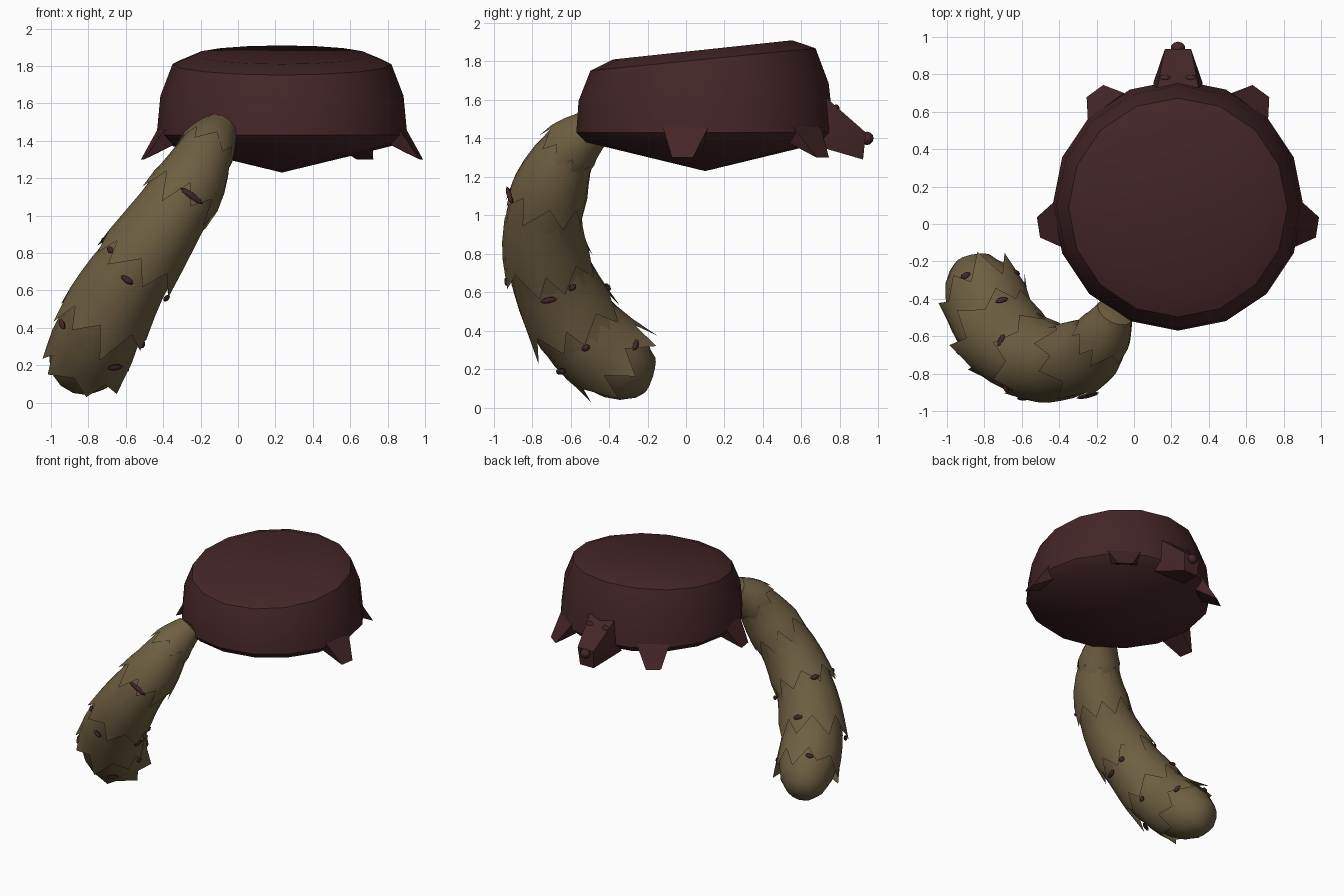
import bpy, bmesh, math, random
from mathutils import Vector

random.seed(4)
cube = bpy.data.objects.get("Cube")
if cube:
    bpy.data.objects.remove(cube, do_unlink=True)


def material(name, rgb):
    m = bpy.data.materials.new(name)
    m.use_nodes = True
    m.diffuse_color = (*rgb, 1)
    bsdf = next(n for n in m.node_tree.nodes if n.type == "BSDF_PRINCIPLED")
    bsdf.inputs["Base Color"].default_value = (*rgb, 1)
    return m


MAROON = material("dark maroon", (0.058, 0.019, 0.021))
TAN = material("olive tan", (0.155, 0.115, 0.053))


def finish(bm, name, mat, angle=40, recalc=True):
    if recalc:
        bmesh.ops.recalc_face_normals(bm, faces=bm.faces)
    me = bpy.data.meshes.new(name)
    bm.to_mesh(me)
    bm.free()
    ob = bpy.data.objects.new(name, me)
    bpy.context.collection.objects.link(ob)
    me.materials.append(mat)
    bpy.ops.object.select_all(action="DESELECT")
    ob.select_set(True)
    bpy.context.view_layer.objects.active = ob
    bpy.ops.object.shade_smooth_by_angle(angle=math.radians(angle))
    return ob


def loft(bm, rings):
    for a, b in zip(rings, rings[1:]):
        for i in range(len(a)):
            j = (i + 1) % len(a)
            bm.faces.new((a[i], a[j], b[j], b[i]))


def fan(bm, ring, point):
    tip = bm.verts.new(point)
    for i in range(len(ring)):
        bm.faces.new((ring[i - 1], ring[i], tip))


def hull(name, points):
    bm = bmesh.new()
    for p in points:
        bm.verts.new(p)
    bmesh.ops.convex_hull(bm, input=bm.verts)
    return finish(bm, name, MAROON, 30)


def ball(name, centre, size):
    bm = bmesh.new()
    bmesh.ops.create_uvsphere(bm, u_segments=10, v_segments=6, radius=1)
    for v in bm.verts:
        v.co = Vector(centre) + Vector(a * b for a, b in zip(v.co, size))
    return finish(bm, name, MAROON, 50)


# Shell: sixteen-sided dome with a tilted top and a shallow conical belly
CX, CY = 0.235, 0.1
bm = bmesh.new()
rings = []
for radius, z, tilt in ((0.62, 1.38, 0), (0.67, 1.43, 0), (0.65, 1.64, 0.07),
                        (0.585, 1.81, 0.1), (0.465, 1.86, 0.107)):
    ring = []
    for i in range(16):
        a = math.tau * i / 16
        y = radius * math.sin(a)
        ring.append(bm.verts.new((CX + radius * math.cos(a), CY - 0.12 * tilt + y, z + tilt * y)))
    rings.append(ring)
loft(bm, rings)
fan(bm, rings[0], (CX, CY, 1.23))
bm.faces.new(rings[-1])
finish(bm, "shell", MAROON)

# Feet: tapering wedges that splay from the rim
for name, degrees in (("left_side_foot", -9), ("right_side_foot", 189),
                      ("left_corner_foot", 54), ("right_corner_foot", 126)):
    a = math.radians(degrees)
    out = Vector((math.cos(a), math.sin(a), 0))
    side = Vector((-out.y, out.x, 0))
    points = []
    for r, half, z in ((0.655, 0.12, 1.46), (0.58, 0.1, 1.39), (0.755, 0.055, 1.3), (0.68, 0.055, 1.335)):
        for s in (-1, 1):
            points.append(Vector((CX, CY, z)) + out * r + side * s * half)
    hull(name, points)

# Head: blunt wedge with a round nose and two flat eyes
hull("head", [(CX + s * half, y, z) for s in (-1, 1) for half, y, z in
              ((0.11, 0.73, 1.61), (0.14, 0.68, 1.36), (0.13, 0.76, 1.45),
               (0.07, 0.935, 1.43), (0.06, 0.92, 1.29))])
ball("nose", (CX, 0.94, 1.4), (0.04, 0.035, 0.035))
for name, s in (("left_eye", 1), ("right_eye", -1)):
    ball(name, (CX + s * 0.07, 0.78, 1.555), (0.034, 0.018, 0.022))

# Tail path: x, y, z and radius
PATH = [Vector(p) for p in (
    (-0.1, -0.47, 1.46, 0.105), (-0.17, -0.6, 1.35, 0.15), (-0.25, -0.69, 1.18, 0.185),
    (-0.38, -0.74, 0.98, 0.205), (-0.5, -0.73, 0.8, 0.215), (-0.62, -0.67, 0.62, 0.225),
    (-0.72, -0.57, 0.43, 0.23), (-0.79, -0.42, 0.28, 0.22), (-0.84, -0.28, 0.2, 0.18),
    (-0.86, -0.19, 0.17, 0.1))]
NORMAL = Vector((0.86, 0, -0.5))


def sample(s):
    i = min(int(s), len(PATH) - 2)
    t = s - i
    p0, p1, p2, p3 = (PATH[max(0, min(len(PATH) - 1, i + k))] for k in (-1, 0, 1, 2))
    return (2 * p1 + (p2 - p0) * t + (2 * p0 - 5 * p1 + 4 * p2 - p3) * t ** 2
            + (3 * p1 - p0 - 3 * p2 + p3) * t ** 3) / 2


def frame(s):
    p = sample(s)
    end = len(PATH) - 1
    t = (sample(min(s + 0.1, end)) - sample(max(s - 0.1, 0))).to_3d().normalized()
    u = (NORMAL - t * NORMAL.dot(t)).normalized()
    return p.to_3d(), p.w, t, u, t.cross(u)


def tail_point(s, angle, scale, along=0.0):
    p, r, t, u, v = frame(s)
    return p + t * along + (u * math.cos(angle) + v * math.sin(angle)) * r * scale


def tail_ring(bm, s, scale, n):
    return [bm.verts.new(tail_point(s, math.tau * i / n, scale)) for i in range(n)]


# Tail core: closed tapering tube
bm = bmesh.new()
rings = [tail_ring(bm, k / 2, 0.97, 14) for k in range(19)]
loft(bm, rings)
fan(bm, rings[0], tail_point(0, 0, 0, -0.03))
fan(bm, rings[-1], tail_point(9, 0, 0, 0.02))
finish(bm, "tail_core", TAN)

# Tail sleeves: overlapping collars with jagged, flared hems
TEETH = 8
for k, (start, hem, length) in enumerate(((0, 0.9, 0.09), (1, 2.25, 0.14), (2.6, 4, 0.14),
                                          (4.3, 5.6, 0.15), (6, 7, 0.13))):
    bm = bmesh.new()
    n = TEETH * 2
    rings = [tail_ring(bm, start + (hem - start) * f, 0.95 + 0.1 * f, n) for f in (0, 0.35, 0.7, 1)]
    loft(bm, rings)
    hem_ring = rings[-1]
    for i in range(0, n, 2):
        a = math.tau * (i + 1 + random.uniform(-0.5, 0.5)) / n
        tip = bm.verts.new(tail_point(hem, a, random.uniform(1.08, 1.16), length * random.uniform(0.7, 1.25)))
        left, mid, right = hem_ring[i], hem_ring[i + 1], hem_ring[(i + 2) % n]
        bm.faces.new((left, mid, tip))
        bm.faces.new((mid, right, tip))
    finish(bm, f"tail_sleeve_{k + 1}", TAN)

# Spots: small dark slivers lodged under the hems
SPOTS = ((2.45, 78, 2), (4.5, 90, 1), (4.25, 135, 0.7), (4.6, 5, 1.2), (4.5, -30, 0.6),
         (4.4, 205, 1), (5.6, 250, 1), (6.4, 45, 1.3), (6.1, 140, 1), (6.2, -10, 0.6),
         (7.3, -60, 1), (7.5, 220, 0.8))
bm = bmesh.new()
for s, degrees, size in SPOTS:
    a = math.radians(degrees)
    p, r, t, u, v = frame(s)
    out = u * math.cos(a) + v * math.sin(a)
    across = t.cross(out)
    made = bmesh.ops.create_uvsphere(bm, u_segments=8, v_segments=4, radius=1)["verts"]
    centre = p + out * r * 1.06
    for vert in made:
        c = vert.co.copy()
        vert.co = centre + across * c.x * 0.038 * size + t * c.y * 0.018 + out * c.z * 0.014
finish(bm, "tail_spots", MAROON, 50)
